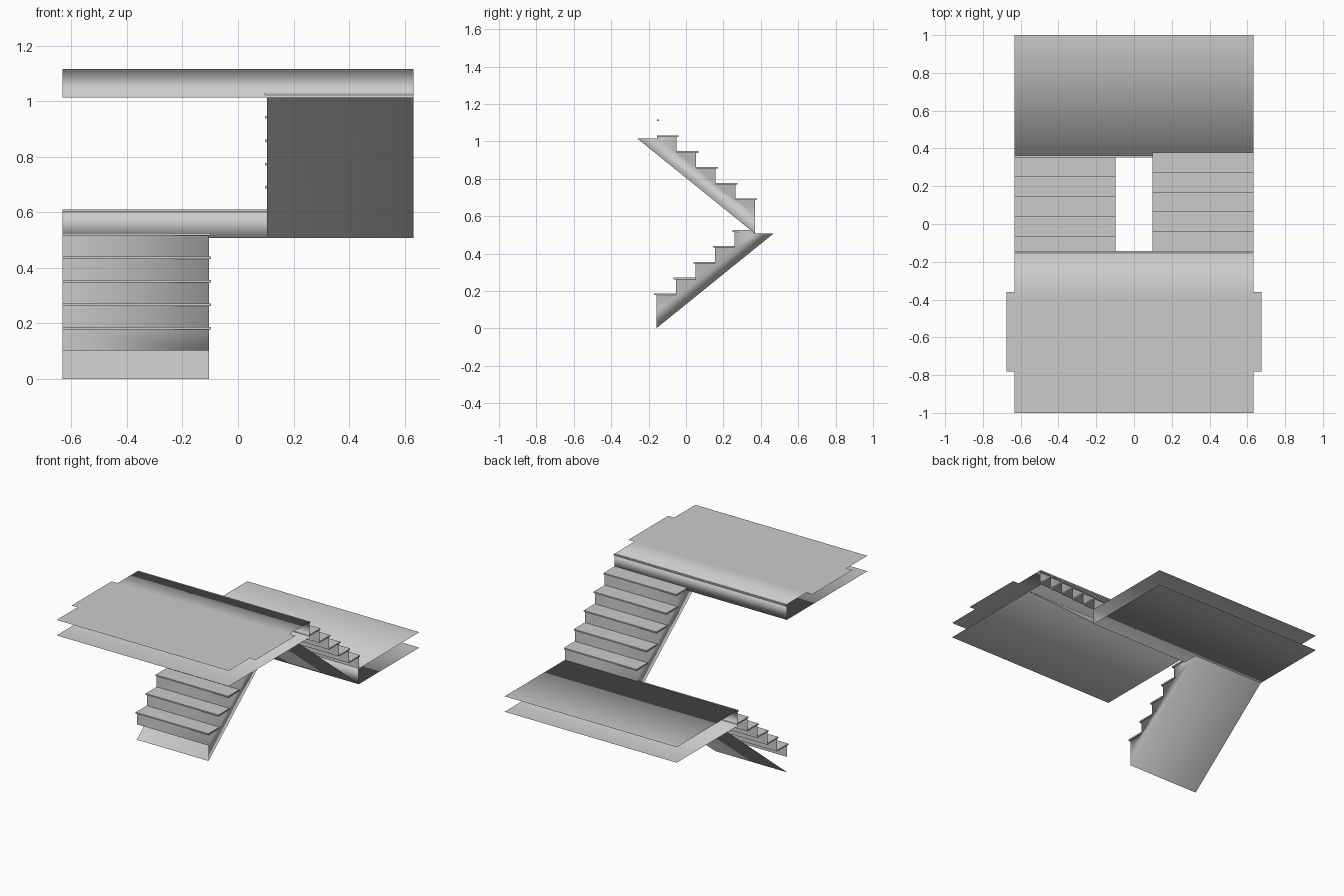
import bpy, bmesh
from mathutils import Vector

cube = bpy.data.objects.get("Cube")
if cube:
    bpy.data.objects.remove(cube, do_unlink=True)

grey = bpy.data.materials.new("light_grey")
grey.use_nodes = True
grey.diffuse_color = (0.6, 0.6, 0.6, 1)
grey.node_tree.nodes["Principled BSDF"].inputs["Base Color"].default_value = (0.6, 0.6, 0.6, 1)

RUN, RISE = 0.1045, 0.0845      # one step
DEPTH = 0.1025                  # structural depth of flights and landings
LIP, THICK = 0.011, 0.009       # tread overhang and thickness
HALF, WALL, EDGE = 0.632, 0.105, 0.098
STEPS = 5


def finish(name, bm, smooth=False):
    mesh = bpy.data.meshes.new(name)
    bm.to_mesh(mesh)
    bm.free()
    mesh.materials.append(grey)
    for p in mesh.polygons:
        p.use_smooth = smooth
    obj = bpy.data.objects.new(name, mesh)
    bpy.context.collection.objects.link(obj)
    return obj


def face(bm, verts, toward):
    f = bm.faces.new(verts)
    f.normal_update()
    if f.normal.dot(Vector(toward)) < 0:
        f.normal_flip()


def box(name, xs, ys, zs):
    bm = bmesh.new()
    bmesh.ops.create_cube(bm, size=1)
    for v in bm.verts:
        v.co = [(sum(r) / 2 + c * abs(r[1] - r[0])) for r, c in zip((xs, ys, zs), v.co)]
    finish(name, bm)


def flight(name, side, y0, z0):
    """Open-sided flight: side is its x sign, it climbs away from that sign in y."""
    d = -side
    ys = [y0 + d * RUN * i for i in range(STEPS + 2)]
    tops = [z0 + DEPTH + RISE * (i + 1) for i in range(STEPS)]
    end = z0 + RISE * (STEPS + 1)

    # stepped outline of the stringer wall
    outline = [(ys[0], z0), (ys[0], z0 + DEPTH)]
    for i, z in enumerate(tops):
        outline += [(ys[i], z - THICK), (ys[i + 1], z - THICK)]
    outline += [(ys[STEPS], end), (ys[STEPS + 1], end)]

    bm = bmesh.new()
    inner = [bm.verts.new((side * WALL, y, z)) for y, z in outline]
    outer = [bm.verts.new((side * HALF, y, z)) for y, z in outline]
    face(bm, inner, (-side, 0, 0))
    # risers
    for i in range(STEPS):
        a = 1 + 2 * i
        face(bm, (inner[a], inner[a + 1], outer[a + 1], outer[a]), (0, -d, 0))
    # sloping underside
    face(bm, (inner[0], inner[-1], outer[-1], outer[0]), (0, 0, -1))
    bmesh.ops.delete(bm, geom=[v for v in bm.verts if not v.link_faces], context='VERTS')
    finish(name, bm, True)

    # treads with overhanging lips
    for i, z in enumerate(tops):
        box(f"{name}_tread_{i + 1}", (side * EDGE, side * HALF),
            (ys[i] - d * LIP, ys[i + 1]), (z - THICK, z))


def landing(name, y_edge, y_end, top, joints, lip_x):
    """Top and bottom sheets joined by a fascia along the stair edge."""
    d = 1 if y_end > y_edge else -1
    low = top - DEPTH
    profile = [(y_end, low), (y_edge, low), (y_edge, top)]
    profile += [(y, top) for y in joints] + [(y_end, top)]
    bm = bmesh.new()
    rows = [[bm.verts.new((x, y, z)) for x in (-HALF, HALF)] for y, z in profile]
    for i, (a, b) in enumerate(zip(rows, rows[1:])):
        toward = (0, 0, -1) if i == 0 else (0, -d, 0) if i == 1 else (0, 0, 1)
        face(bm, (a[0], a[1], b[1], b[0]), toward)
    finish(name, bm, True)
    box(name + "_lip", lip_x, (y_edge - d * LIP, y_edge), (top - THICK, top))


# flights
LOW_Y, HIGH_Y = -0.159, 0.368
FLOOR = RISE * (STEPS + 1)
flight("lower_flight", -1, LOW_Y, 0)
flight("upper_flight", 1, HIGH_Y, FLOOR)

# landings
TOP = 2 * FLOOR + DEPTH
landing("lower_landing", LOW_Y + RUN * STEPS, 1, FLOOR + DEPTH, [], (-HALF, WALL))
landing("upper_landing", HIGH_Y - RUN * STEPS, -1, TOP, [-0.36, -0.78], (-HALF, HALF))

# side tabs of the upper landing
for side, label in ((1, "left"), (-1, "right")):
    bm = bmesh.new()
    corners = [(HALF, -0.78), (0.676, -0.78), (0.676, -0.36), (HALF, -0.36)]
    face(bm, [bm.verts.new((side * x, y, TOP)) for x, y in corners], (0, 0, 1))
    finish("upper_landing_tab_" + label, bm)
